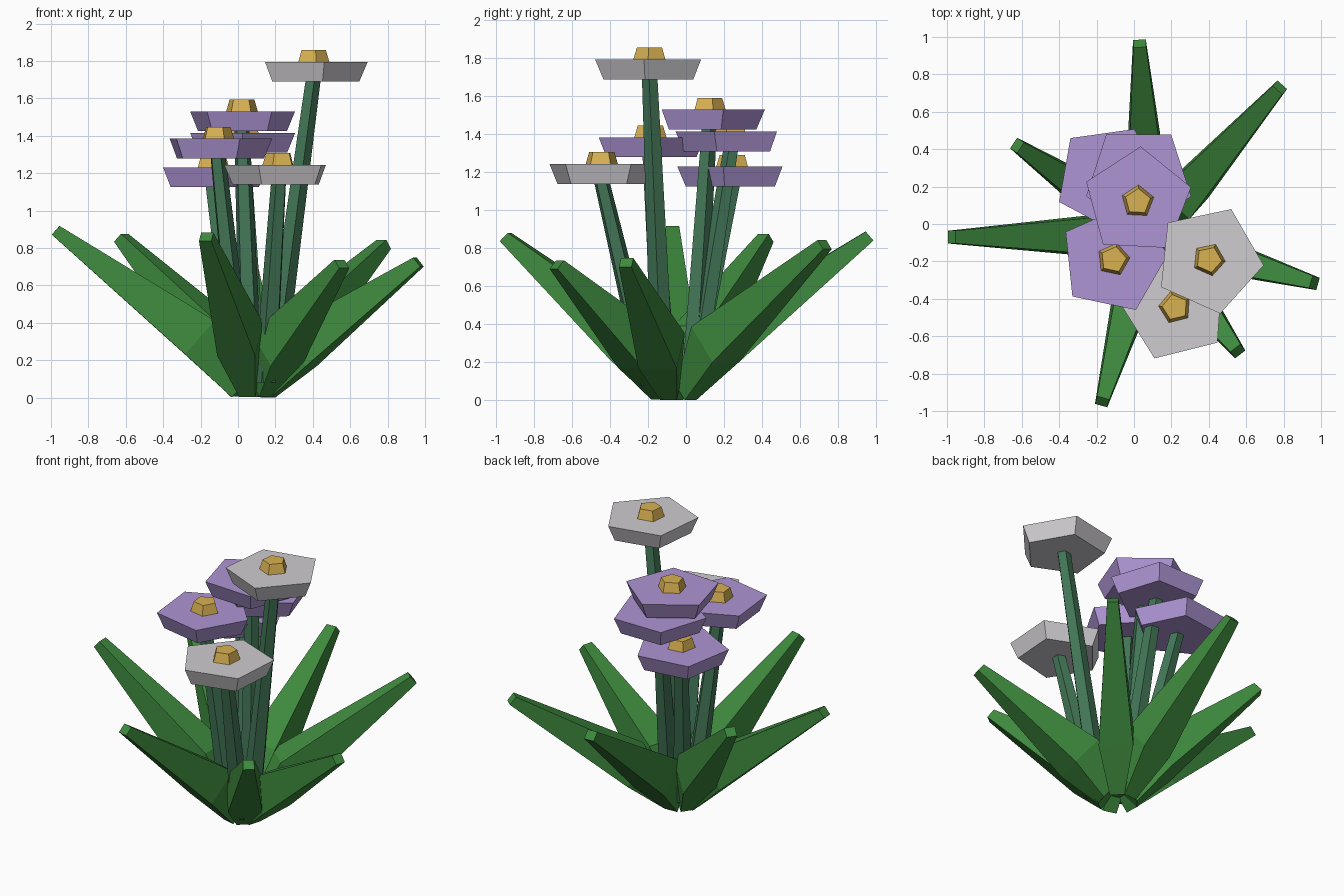
import bpy, bmesh, math
from mathutils import Vector

if "Cube" in bpy.data.objects:
    bpy.data.objects.remove(bpy.data.objects["Cube"])


def material(name, rgb):
    lin = [((c / 255 + 0.055) / 1.055) ** 2.4 for c in rgb]
    m = bpy.data.materials.new(name)
    m.diffuse_color = (*lin, 1)
    m.use_nodes = True
    m.node_tree.nodes["Principled BSDF"].inputs["Base Color"].default_value = m.diffuse_color
    return m


LEAF = material("leaf_green", (62, 138, 62))
STEM = material("stem_green", (66, 118, 86))
PURPLE = material("petal_purple", (174, 149, 212))
WHITE = material("petal_white", (207, 204, 208))
YELLOW = material("centre_yellow", (216, 177, 82))


def loft(name, rings, mat):
    """Join matching rings of points into a closed flat-faced solid."""
    bm = bmesh.new()
    loops = [[bm.verts.new(p) for p in ring] for ring in rings]
    n = len(loops[0])
    for a, b in zip(loops, loops[1:]):
        for i in range(n):
            j = (i + 1) % n
            bm.faces.new((a[i], a[j], b[j], b[i]))
    bm.faces.new(loops[0][::-1])
    bm.faces.new(loops[-1])
    bmesh.ops.recalc_face_normals(bm, faces=bm.faces)
    me = bpy.data.meshes.new(name)
    bm.to_mesh(me)
    bm.free()
    me.materials.append(mat)
    ob = bpy.data.objects.new(name, me)
    bpy.context.collection.objects.link(ob)
    return ob


def pentagon(x, y, z, r, angle):
    return [(x + r * math.cos(math.radians(angle + 72 * i)),
             y + r * math.sin(math.radians(angle + 72 * i)), z) for i in range(5)]


# Flowers: head centre x, y, top of petals, rotation, stem base x, y, colour
flowers = [
    (0.40, -0.19, 1.795, -6, 0.18, -0.12, WHITE),
    (0.22, -0.445, 1.245, 32, 0.15, -0.19, WHITE),
    (0.02, 0.12, 1.53, 15, 0.07, 0.03, PURPLE),
    (-0.11, -0.19, 1.385, 6, 0.02, -0.11, PURPLE),
    (0.025, 0.24, 1.415, -18, 0.09, 0.04, PURPLE),
    (-0.135, 0.247, 1.23, 62, 0.01, 0.02, PURPLE),
]
for x, y, z, ang, bx, by, mat in flowers:
    loft("stem", [pentagon(bx, by, 0.08, 0.065, ang),
                  pentagon(x, y, z - 0.09, 0.043, ang)], STEM)
    loft("petals", [pentagon(x, y, z - 0.105, 0.25, ang),
                    pentagon(x, y, z, 0.295, ang)], mat)
    loft("flower_centre", [pentagon(x, y, z - 0.01, 0.092, ang),
                           pentagon(x, y, z + 0.063, 0.07, ang)], YELLOW)

# Leaves: tapered boxes fanning out from the clump, swollen low down
ROOT = Vector((0.08, -0.06, 0))
tips = [(0.03, 0.965, 0.865), (0.78, 0.73, 0.82), (0.965, -0.315, 0.725),
        (0.555, -0.68, 0.715), (-0.17, -0.95, 0.86), (-0.975, -0.07, 0.895),
        (-0.625, 0.42, 0.855)]
for t in tips:
    tip = Vector(t)
    reach = Vector((tip.x, tip.y, 0)) - ROOT
    out = reach.normalized()
    base = ROOT + out * 0.08 + Vector((0, 0, 0.04))
    belly = ROOT + reach * 0.27 + Vector((0, 0, tip.z * 0.36))
    axis = (tip - base).normalized()
    side = Vector((-out.y, out.x, 0))
    up = axis.cross(side)
    rings = []
    for c, w, h in ((base, 0.045, 0.05), (belly, 0.105, 0.12), (tip, 0.034, 0.031)):
        rings.append([c + side * w * a + up * h * b
                      for a, b in ((-1, -1), (1, -1), (1, 1), (-1, 1))])
    loft("leaf", rings, LEAF)
